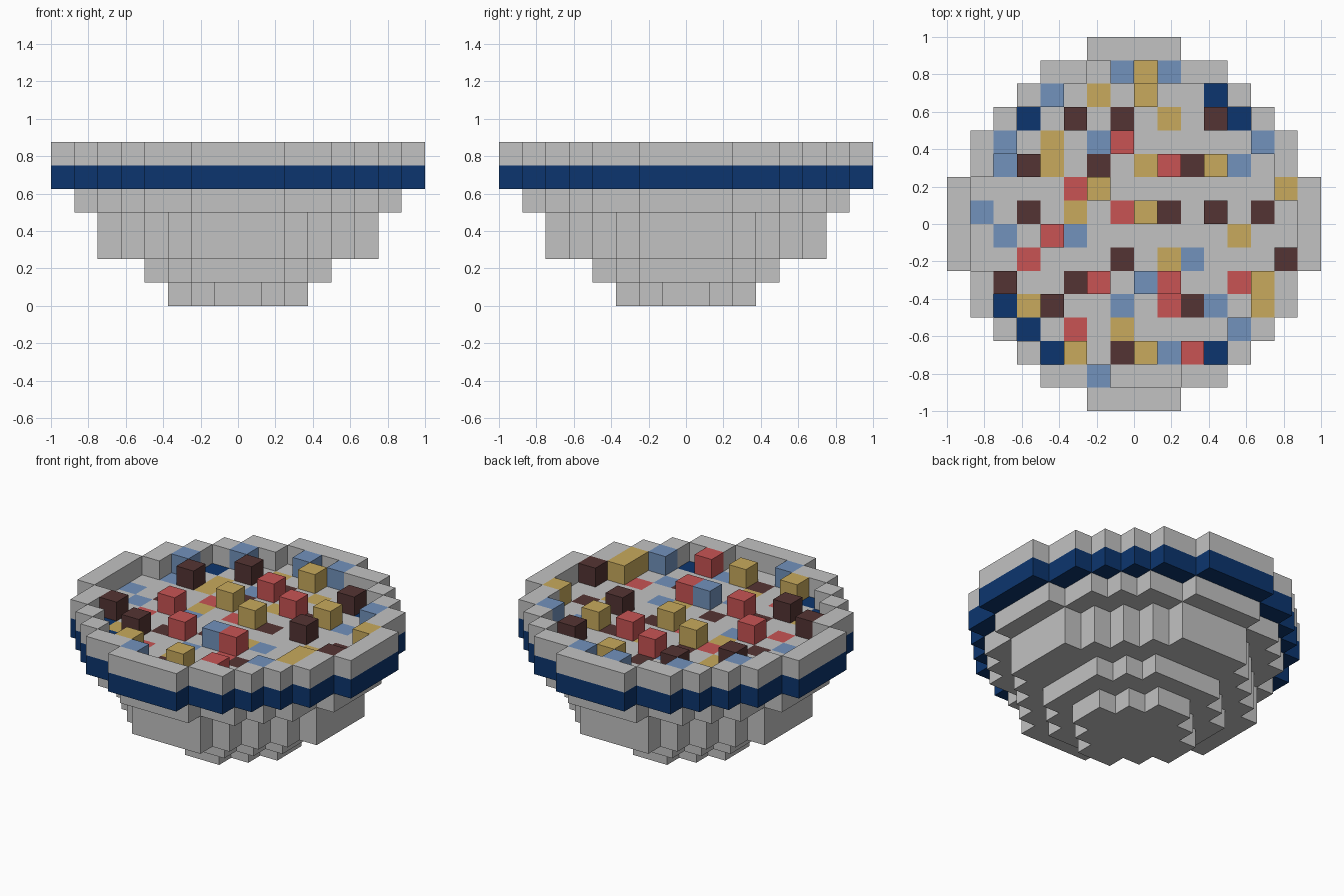
import bpy, bmesh

if "Cube" in bpy.data.objects:
    bpy.data.objects.remove(bpy.data.objects["Cube"])

S = 0.125  # edge length of one block


def material(name, rgb):
    m = bpy.data.materials.new(name)
    lin = [((c / 255 + 0.055) / 1.055) ** 2.4 for c in rgb]
    m.diffuse_color = (*lin, 1)
    m.use_nodes = True
    m.node_tree.nodes["Principled BSDF"].inputs["Base Color"].default_value = m.diffuse_color
    return m


WHITE = material("porcelain_grey", (194, 194, 194))
NAVY = material("navy_blue", (12, 53, 110))
CEREAL = {
    "b": ("blue_cereal", material("soft_blue", (114, 146, 188))),
    "y": ("yellow_cereal", material("honey_yellow", (200, 170, 93))),
    "r": ("red_cereal", material("berry_red", (200, 84, 84))),
    "d": ("brown_cereal", material("dark_brown", (84, 52, 51))),
}


def disc(widths):
    """Stepped disc of cells; widths = half width of each row from the middle out."""
    cells = set()
    for k, w in enumerate(widths):
        for x in range(-w, w):
            cells |= {(x, k), (x, -1 - k)}
    return cells


def layer(cells, z):
    return {(x, y, z) for x, y in cells}


# Stepped discs of the bowl
foot = disc([3, 2, 1])
lower = disc([4, 4, 3, 2])
body = disc([6, 6, 5, 4, 3, 2])
upper = disc([7, 7, 6, 6, 5, 4, 2])
outer = disc([8, 8, 7, 7, 6, 5, 4, 2])
pool = disc([7, 7, 6, 5, 4, 3, 2])

# Cereal seen from above, back row first; capitals stand one block proud
PIECES = [
    "................",
    ".......ByB......",
    "....B.y.Y.......",
    ".....D.d.y.D....",
    "..B.y.bR.....B..",
    "..bDy.d.yRdYb...",
    ".....rY.......Y.",
    ".b.d.y.rYd.D.d..",
    "..b.Rb......y...",
    "...r...d.yb...D.",
    "..D..dR.BR..rY..",
    "...yD..b.rdb.Y..",
    ".....r.y....B...",
    ".....Y.dYbR.....",
    "......B.........",
    "................",
]

parts = {
    "bowl_foot": (layer(foot, 0), WHITE),
    "bowl_body": (layer(lower, 1) | layer(body, 2) | layer(body, 3)
                  | layer(upper, 4), WHITE),
    "blue_band": (layer(outer - pool, 5), NAVY),
    "bowl_rim": (layer(outer - upper, 6), WHITE),
}
milk = layer(pool, 5)
for key, (name, mat) in CEREAL.items():
    cells = set()
    for r, row in enumerate(PIECES):
        for c, ch in enumerate(row):
            if ch.lower() == key:
                cells.add((c - 8, 7 - r, 6 if ch.isupper() else 5))
    milk -= cells
    parts[name] = (cells, mat)
parts["milk"] = (milk, WHITE)

solid = set().union(*(cells for cells, _ in parts.values()))


def build(name, cells, mat):
    """Make the outside faces of a group of blocks, merged into large flats."""
    bm = bmesh.new()
    for cell in cells:
        for axis in range(3):
            for side in (0, 1):
                near = list(cell)
                near[axis] += 2 * side - 1
                if tuple(near) in solid:
                    continue
                u, v = (axis + 1) % 3, (axis + 2) % 3
                corners = []
                for a, b in ((0, 0), (1, 0), (1, 1), (0, 1)):
                    p = list(cell)
                    p[axis] += side
                    p[u] += a
                    p[v] += b
                    corners.append(bm.verts.new([q * S for q in p]))
                bm.faces.new(corners if side else corners[::-1])
    bmesh.ops.remove_doubles(bm, verts=bm.verts[:], dist=0.001)
    bmesh.ops.dissolve_limit(bm, angle_limit=0.01,
                             verts=bm.verts[:], edges=bm.edges[:])
    me = bpy.data.meshes.new(name)
    bm.to_mesh(me)
    bm.free()
    me.materials.append(mat)
    bpy.context.collection.objects.link(bpy.data.objects.new(name, me))


for name, (cells, mat) in parts.items():
    build(name, cells, mat)
